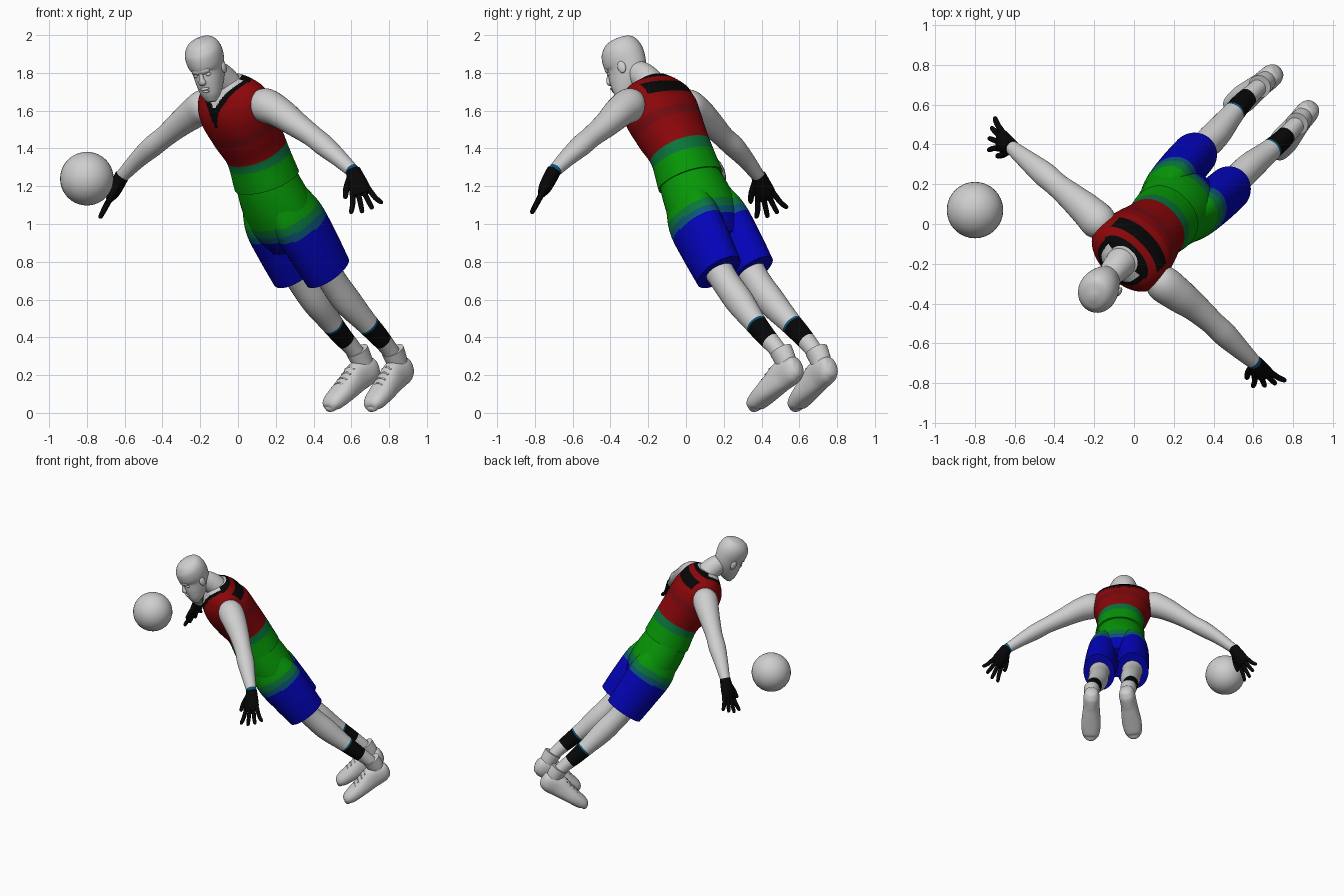
import bpy, bmesh, math
from mathutils import Vector, Matrix

cube = bpy.data.objects.get("Cube")
if cube:
    bpy.data.objects.remove(cube, do_unlink=True)

COLOURS = {
    "light_grey": (0.62, 0.62, 0.62), "black": (0.002, 0.002, 0.002),
    "red": (0.26, 0.002, 0.003), "dark_red": (0.18, 0.003, 0.005),
    "green": (0.002, 0.31, 0.002), "dark_green": (0.003, 0.18, 0.045),
    "teal_blue": (0.003, 0.09, 0.19), "blue": (0.001, 0.001, 0.48),
}
MATS = {}
for key, rgb in COLOURS.items():
    m = bpy.data.materials.new(key)
    m.use_nodes = True
    m.diffuse_color = (*rgb, 1)
    m.node_tree.nodes["Principled BSDF"].inputs["Base Color"].default_value = (*rgb, 1)
    MATS[key] = m

# Body frame: x is the figure's left, -y its front, turned to face the corner
BODY = Matrix.Translation((0.064, -0.064, 0)) @ Matrix.Rotation(math.radians(-45), 4, 'Z')
X, Y = Vector((1, 0, 0)), Vector((0, 1, 0))


def finish(name, bm, matrix, faces_colour):
    """Turn a bmesh into an object, with one slot for each colour used."""
    mesh = bpy.data.meshes.new(name)
    used = sorted(set(faces_colour))
    for f, c in zip(bm.faces, faces_colour):
        f.material_index = used.index(c)
    bmesh.ops.recalc_face_normals(bm, faces=bm.faces[:])
    bm.to_mesh(mesh)
    bm.free()
    for c in used:
        mesh.materials.append(MATS[c])
    ob = bpy.data.objects.new(name, mesh)
    bpy.context.collection.objects.link(ob)
    ob.matrix_world = matrix
    return ob


def spline(keys, n):
    """Smooth path through keys of (x, y, z, radius, radius)."""
    ks = [Vector(k) for k in keys]
    ks = [ks[0] * 2 - ks[1]] + ks + [ks[-1] * 2 - ks[-2]]
    out = []
    for a, b, c, d in zip(ks, ks[1:], ks[2:], ks[3:]):
        for i in range(n):
            t = i / n
            out.append((b * 2 + (c - a) * t + (a * 2 - b * 5 + c * 4 - d) * t ** 2
                        + (b * 3 - a - c * 3 + d) * t ** 3) / 2)
    return out + [ks[-2]]


def loft(name, keys, colour, ref=X, n=6, seg=32, power=1.0, matrix=BODY):
    """Skin oval rings along a path; colour is a name or a rule(t, back, point)."""
    path = spline(keys, n)
    bm = bmesh.new()
    rings, info = [], []
    for i, k in enumerate(path):
        c = Vector(k[:3])
        tan = (Vector(path[min(i + 1, len(path) - 1)][:3]) - Vector(path[max(i - 1, 0)][:3])).normalized()
        side = (ref - tan * ref.dot(tan)).normalized()
        up = tan.cross(side)
        ring = []
        for j in range(seg):
            a = math.tau * j / seg
            ca, sa = (math.copysign(abs(v) ** power, v) for v in (math.cos(a), math.sin(a)))
            ring.append(bm.verts.new(c + side * k[3] * ca + up * k[4] * sa))
        rings.append(ring)
    for i, (lo, hi) in enumerate(zip(rings, rings[1:])):
        for j in range(seg):
            bm.faces.new((lo[j], lo[j - 1], hi[j - 1], hi[j]))
            info.append(((i + 0.5) / n, math.sin(math.tau * (j - 0.5) / seg)))
    for ring, t in ((rings[0], 0), (rings[-1], len(keys) - 1)):
        bm.faces.new(ring)
        info.append((t, 0))
    cols = [colour if isinstance(colour, str) else colour(t, s, f.calc_center_median())
            for f, (t, s) in zip(bm.faces, info)]
    return finish(name, bm, matrix, cols)


def ball(name, loc, scale, colour, matrix=BODY):
    bm = bmesh.new()
    bmesh.ops.create_uvsphere(bm, u_segments=32, v_segments=20, radius=1)
    bmesh.ops.transform(bm, verts=bm.verts, matrix=Matrix.Translation(loc) @ Matrix.Diagonal((*scale, 1)))
    return finish(name, bm, matrix, [colour] * len(bm.faces))


# Sleeveless jersey with bands, V collar and back panel
def jersey_rule(t, back, p):
    if back < 0.1:
        edge = 2.85 + abs(p.x) * 18
        if t > edge + 0.85:
            return "light_grey"
        if t > edge:
            return "black"
    elif t > 5.25 or (3.6 < t < 4.55 and back > 0.3 and abs(p.x) < 0.165):
        return "black"
    if t < 0.7:
        return "green"
    if t < 1.05:
        return "dark_green"
    return "dark_red" if 2.0 < t < 2.4 else "red"


loft("jersey", [(0, .125, 1.23, .178, .168), (0, .05, 1.38, .168, .16),
                (0, -.032, 1.495, .193, .172), (0, -.102, 1.60, .213, .174),
                (0, -.137, 1.682, .208, .140), (0, -.160, 1.735, .165, .100),
                (0, -.174, 1.764, .08, .078)], jersey_rule, n=20, seg=144, power=.92)


# Shorts: seat and two loose legs, banded across the body axis
def shorts_rule(t, back, p):
    q = .55 * p.y - .84 * p.z
    for limit, c in ((-.76, "green"), (-.712, "dark_green"), (-.67, "teal_blue")):
        if q < limit:
            return c
    return "blue"


loft("shorts_seat", [(0, .09, 1.29, .158, .15), (0, .145, 1.19, .18, .166), (0, .205, 1.09, .197, .172),
                     (0, .265, .99, .20, .160), (0, .32, .90, .15, .12)], shorts_rule, n=12, seg=48)

# Head, leaning forward, turned and tilted slightly
HEAD = BODY @ Matrix.Translation((.018, -.272, 1.683))
for angle, axis in ((20, 'Z'), (-8, 'Y'), (24, 'X')):
    HEAD = HEAD @ Matrix.Rotation(math.radians(angle), 4, axis)
loft("head", [(0, -.078, -.005, .025, .02), (0, -.06, .03, .052, .055), (0, -.03, .085, .070, .088),
              (0, .002, .15, .084, .108), (0, .006, .21, .098, .117), (0, .006, .265, .095, .108),
              (0, .003, .305, .066, .078), (0, .002, .324, .015, .02)], "light_grey", matrix=HEAD, seg=40)
loft("nose", [(0, -.094, .175, .010, .010), (0, -.108, .145, .013, .013), (0, -.113, .122, .021, .016),
              (0, -.100, .112, .014, .010)], "light_grey", matrix=HEAD, seg=16)
ball("brow", (0, -.090, .180), (.052, .019, .022), "light_grey", HEAD)
ball("upper_lip", (0, -.106, .083), (.026, .013, .008), "light_grey", HEAD)
ball("lower_lip", (0, -.102, .067), (.023, .013, .008), "light_grey", HEAD)
for side, label in ((1, "left"), (-1, "right")):
    ball(label + "_ear", (side * .087, .012, .145), (.012, .023, .033), "light_grey", HEAD)
    ball(label + "_eye", (side * .034, -.084, .155), (.016, .014, .010), "light_grey", HEAD)
loft("neck", [(0, -.12, 1.67, .10, .07), (0, -.18, 1.745, .08, .076), (.004, -.24, 1.79, .068, .072),
              (.01, -.28, 1.82, .058, .055)], "light_grey")

# Arms: wrists differ a little from side to side
ARMS = {
    "left": [(.15, -.12, 1.635, .055, .055), (.215, -.11, 1.63, .09, .09), (.31, -.096, 1.593, .087, .082),
             (.42, -.08, 1.53, .072, .068), (.54, -.072, 1.465, .061, .057), (.625, -.07, 1.415, .062, .056),
             (.73, -.068, 1.35, .05, .045), (.84, -.064, 1.275, .035, .034)],
    "right": [(-.15, -.12, 1.635, .055, .055), (-.215, -.118, 1.625, .09, .09), (-.30, -.118, 1.588, .085, .082),
              (-.40, -.125, 1.53, .072, .068), (-.50, -.135, 1.465, .061, .057), (-.59, -.142, 1.41, .062, .056),
              (-.69, -.152, 1.34, .05, .045), (-.80, -.163, 1.25, .035, .034)],
}


def glove(label, wrist, side):
    """Palm, four spread fingers and a thumb."""
    d = Vector((side * .13, -.025, -.21)).normalized()
    s = Vector((side * .5, .7, .25)).normalized()

    def at(along, across, r1, r2):
        return (*(wrist + d * along + s * across), r1, r2)

    loft(label + "_glove_palm", [at(-.01, 0, .039, .038), at(.04, 0, .048, .038), at(.10, 0, .057, .034),
                                 at(.14, 0, .050, .020)], "black", ref=s, seg=20)
    for i in range(4):
        o = (i - 1.5) * .028
        reach = .25 - abs(i - 1.3) * .014
        loft(f"{label}_finger_{i + 1}", [at(.11, o, .015, .016), at(.18, o * 1.5, .014, .015),
                                         at(reach - .01, o * 2, .012, .012), at(reach, o * 2.05, .004, .004)],
             "black", ref=s, n=3, seg=12)
    loft(label + "_thumb", [at(.03, -.03, .02, .02), at(.08, -.066, .017, .017), at(.125, -.086, .013, .013),
                            at(.138, -.09, .004, .004)], "black", ref=s, n=3, seg=12)


# Shoe axes: the sole slopes from the toe up to the raised heel
TOE, ALONG, RISE = Vector((0, .762, -.003)), Vector((0, .87, .5)), Vector((0, -.5, .87))
SHOE = [(-.008, .026, .012, .010), (.004, .028, .038, .022), (.035, .043, .060, .043), (.11, .055, .070, .055),
        (.19, .068, .064, .068), (.26, .080, .058, .080), (.335, .073, .057, .073),
        (.372, .066, .042, .052), (.386, .064, .016, .020)]


def leg_rule(t, back, p):
    if 3.2 < t < 3.3:
        return "teal_blue"
    return "black" if 3.3 < t < 4.5 else "light_grey"


for side, label in ((1, "left"), (-1, "right")):
    loft(label + "_arm", ARMS[label],
         lambda t, back, p: "teal_blue" if t > 6.8 and p.x > 0 else "light_grey", ref=Y)
    glove(label, Vector(ARMS[label][-1][:3]), side)

    loft(label + "_shorts_leg",
         [(side * .095, .18, 1.13, .085, .135), (side * .106, .255, 1.02, .110, .164),
          (side * .115, .36, .88, .116, .156), (side * .122, .46, .745, .113, .142)],
         shorts_rule, n=18, seg=48)
    loft(label + "_leg",
         [(side * .12, .39, .83, .08, .085), (side * .118, .50, .70, .073, .076),
          (side * .118, .61, .59, .072, .078), (side * .130, .73, .485, .058, .062),
          (side * .137, .82, .41, .051, .054), (side * .135, .893, .35, .045, .047),
          (side * .132, .965, .28, .042, .044)], leg_rule, n=10)

    # High-top shoe with collar and laces
    keys = []
    for run, mid, w, h in SHOE:
        c = TOE + ALONG * run + RISE * mid
        keys.append((side * (.158 - run * .09), c.y, c.z, w, h))
    loft(label + "_shoe", keys, "light_grey", power=.88, seg=40)
    loft(label + "_shoe_collar", [(side * .128, .99, .235, .048, .05), (side * .131, .965, .282, .053, .06),
                                  (side * .133, .935, .33, .058, .064)], "light_grey")
    for i in range(4):
        run = .12 + i * .035
        c = TOE + ALONG * run + RISE * (.112 + i * .012)
        mid = side * (.158 - run * .09)
        loft(f"{label}_lace_{i + 1}", [(mid - .034, c.y, c.z - .008, .005, .005), (mid, c.y, c.z + .004, .005, .005),
                                       (mid + .034, c.y, c.z - .008, .005, .005)], "light_grey", ref=Y, n=4, seg=8)

# Loose ball
ball("ball", (-.80, .07, 1.24), (.142, .142, .142), "light_grey", Matrix.Identity(4))

# Smooth shading with sharp rims kept
bpy.ops.object.select_all(action='DESELECT')
for ob in bpy.context.collection.objects:
    if ob.type == 'MESH':
        ob.select_set(True)
        bpy.context.view_layer.objects.active = ob
bpy.ops.object.shade_smooth_by_angle(angle=math.radians(50))
